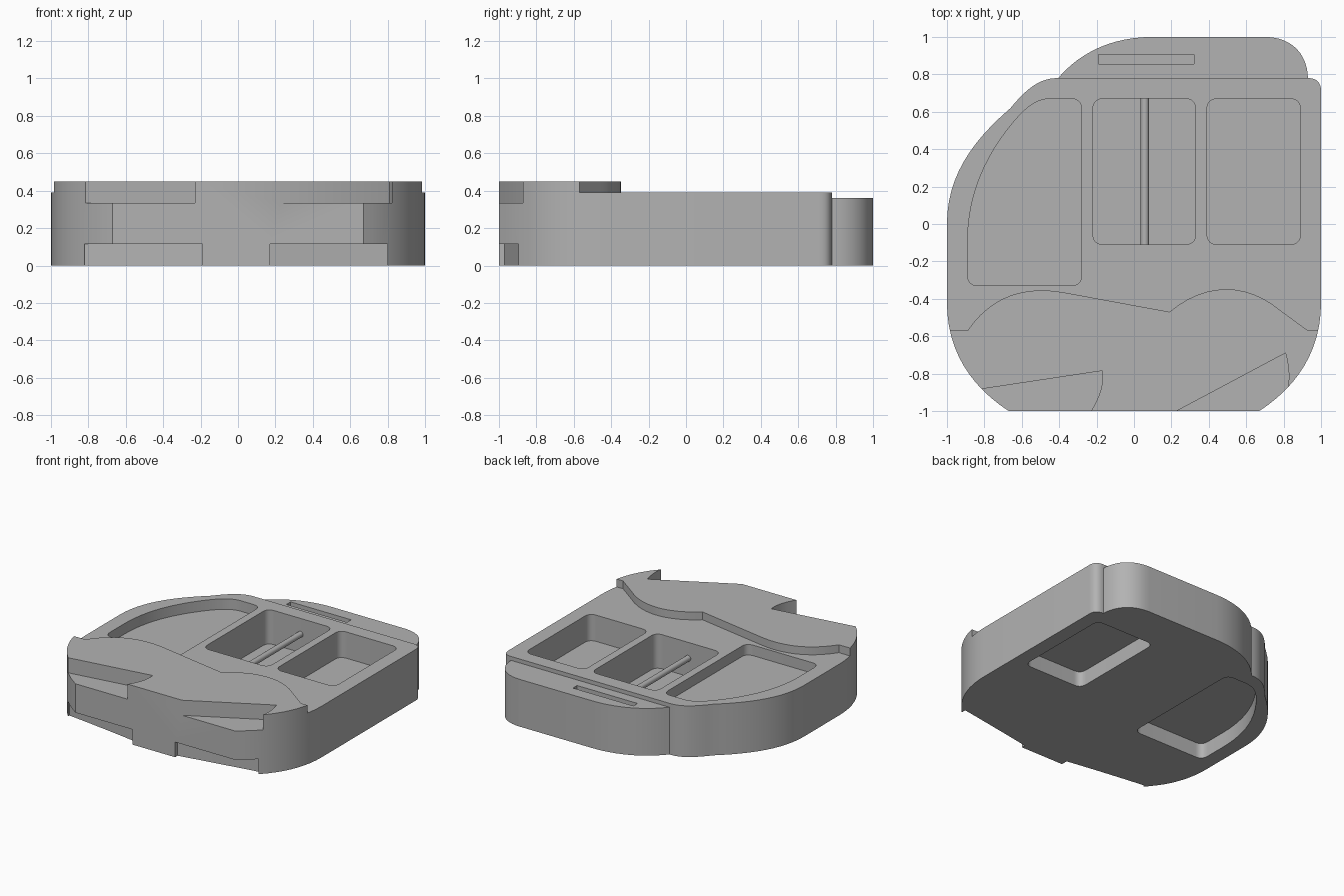
import bpy, bmesh, math

cube = bpy.data.objects.get("Cube")
if cube:
    bpy.data.objects.remove(cube, do_unlink=True)

grey = bpy.data.materials.new("plain grey")
grey.use_nodes = True
COLOUR = (0.45, 0.45, 0.45, 1)
grey.diffuse_color = COLOUR
grey.node_tree.nodes["Principled BSDF"].inputs["Base Color"].default_value = COLOUR


def trace(path, steps=12):
    """Turn a path into points: 2 values = line, 4 = one control, 6 = two controls."""
    pts = []
    for seg in path:
        end = seg[-2:]
        if len(seg) > 2:
            a = pts[-1]
            ctrl = [a] + [seg[i:i + 2] for i in range(0, len(seg), 2)]
            n = len(ctrl) - 1
            for k in range(1, steps):
                t = k / steps
                w = [math.comb(n, i) * t**i * (1 - t)**(n - i) for i in range(n + 1)]
                pts.append(tuple(sum(wi * c[j] for wi, c in zip(w, ctrl)) for j in (0, 1)))
        pts.append(end)
    if math.dist(pts[0], pts[-1]) < 0.0001:
        pts.pop()
    return pts


def prism(name, path, z0, z1):
    """Extrude a closed path between two heights."""
    bm = bmesh.new()
    face = bm.faces.new([bm.verts.new((x, y, z0)) for x, y in trace(path)])
    top = bmesh.ops.extrude_face_region(bm, geom=[face])
    for v in top["geom"]:
        if isinstance(v, bmesh.types.BMVert):
            v.co.z = z1
    bmesh.ops.recalc_face_normals(bm, faces=bm.faces[:])
    mesh = bpy.data.meshes.new(name)
    bm.to_mesh(mesh)
    bm.free()
    mesh.materials.append(grey)
    obj = bpy.data.objects.new(name, mesh)
    bpy.context.collection.objects.link(obj)
    return obj


def activate(obj):
    bpy.ops.object.select_all(action="DESELECT")
    obj.select_set(True)
    bpy.context.view_layer.objects.active = obj


def cut(target, path, z0, z1):
    """Subtract a prism from the target."""
    cutter = prism("cutter", path, z0, z1)
    cutter.hide_render = True
    mod = target.modifiers.new("cut", "BOOLEAN")
    mod.operation, mod.solver, mod.object = "DIFFERENCE", "EXACT", cutter
    activate(target)
    bpy.ops.object.modifier_apply(modifier=mod.name)
    bpy.data.objects.remove(cutter, do_unlink=True)


def rounded(x0, x1, y0, y1, r=0.06):
    return [(x0 + r, y0), (x1 - r, y0), (x1, y0, x1, y0 + r), (x1, y1 - r),
            (x1, y1, x1 - r, y1), (x0 + r, y1), (x0, y1, x0, y1 - r),
            (x0, y0 + r), (x0, y0, x0 + r, y0)]


# Main body
tray = prism("tray_body", [
    (-.41, .78), (.93, .78), (1, .78, 1, .71), (1, -.42),
    (1, -.68, .87, -.87, .67, -1), (-.67, -1),
    (-.87, -.87, -1, -.68, -1, -.42), (-1, 0),
    (-1, .25, -.87, .44, -.66, .62), (-.57, .73, -.5, .78, -.41, .78)], 0, .45)

# Lower deck behind the wavy raised front
cut(tray, [(-1.2, 1.2), (-1.2, -.57), (-.89, -.57),
           (-.76, -.38, -.58, -.33, -.38, -.365), (.19, -.47),
           (.38, -.31, .6, -.31, .78, -.46), (.93, -.57),
           (1.2, -.57), (1.2, 1.2)], .39, .6)

# Upper and lower finger notches in the front
cut(tray, [(-1, -1.2), (-1, -.91), (-.17, -.785),
           (-.155, -.88, -.23, -1), (-.23, -1.2)], .335, .6)
cut(tray, [(.04, -1.1), (.81, -.69), (.84, -.8, .82, -.89), (.81, -1.2),
           (.04, -1.2)], .335, .6)
cut(tray, [(-.82, -1.2), (-.82, -.86), (-.5, -.9, -.19, -.95), (-.19, -1.2)], -.1, .115)
cut(tray, [(.17, -1.2), (.17, -.97), (.5, -.91, .8, -.86), (.8, -1.2)], -.1, .115)

# Compartments, two of them with matching recesses underneath
curved = [(-.28, -.27), (-.28, .61), (-.28, .67, -.34, .67), (-.44, .67),
          (-.52, .67, -.57, .63, -.64, .55), (-.8, .36, -.89, .15, -.89, -.1),
          (-.89, -.27), (-.89, -.33, -.83, -.33), (-.34, -.33),
          (-.28, -.33, -.28, -.27)]
middle = rounded(-.22, .33, -.11, .67)
side = rounded(.39, .89, -.11, .67)
for shape, floor in ((curved, .31), (middle, .13), (side, .19)):
    cut(tray, shape, floor, .6)
for shape in (curved, side):
    cut(tray, shape, -.1, .115)

# Rear lobe with its slot
lobe = prism("rear_lobe", [
    (-.41, .775), (-.28, .93, -.1, 1, .1, 1), (.7, 1),
    (.85, 1, .93, .9, .93, .775)], 0, .36)
cut(lobe, [(-.19, .855), (.32, .855), (.32, .905), (-.19, .905)], .31, .5)

# Rod across the middle compartment
bpy.ops.mesh.primitive_cylinder_add(vertices=24, radius=.022, depth=.8,
                                    location=(.058, .28, .27),
                                    rotation=(math.pi / 2, 0, 0))
rod = bpy.context.object
rod.name = "compartment_rod"
rod.data.materials.append(grey)

for obj in (tray, lobe, rod):
    activate(obj)
    bpy.ops.object.shade_smooth_by_angle(angle=math.radians(30))
